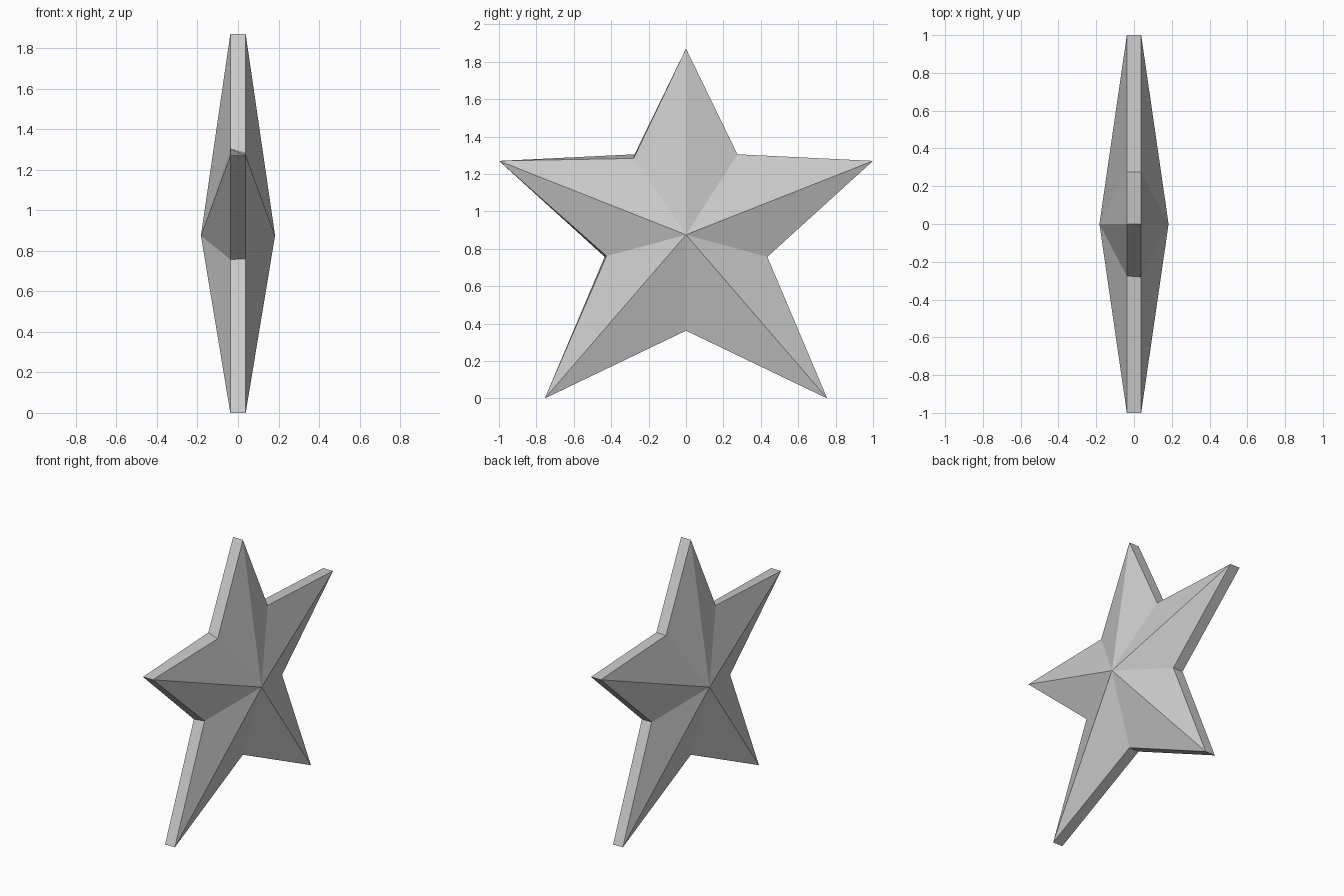
import bpy

if "Cube" in bpy.data.objects:
    bpy.data.objects.remove(bpy.data.objects["Cube"])

# Star outline in the YZ plane, alternating tips and notches
outline = [(0, 1.87), (0.275, 1.305), (1.0, 1.27), (0.435, 0.757), (0.755, 0),
           (0, 0.362), (-0.755, 0), (-0.435, 0.757), (-1.0, 1.27), (-0.275, 1.305)]
# Small irregularities of the notches on the +x face
nudged = {9: (-0.28, 1.283), 7: (-0.425, 0.761)}

RIM, PEAK, CENTRE_Z = 0.038, 0.183, 0.875
n = len(outline)

# Two rims and two raised centres
verts = [(-RIM, y, z) for y, z in outline]
verts += [(RIM, *nudged.get(i, p)) for i, p in enumerate(outline)]
verts += [(-PEAK, 0, CENTRE_Z), (PEAK, 0, CENTRE_Z)]

# Facets on both sides and the band between the rims
faces = []
for i in range(n):
    j = (i + 1) % n
    faces.append((2 * n, i, j))
    faces.append((2 * n + 1, n + j, n + i))
    faces.append((j, i, n + i, n + j))

mesh = bpy.data.meshes.new("faceted_star")
mesh.from_pydata(verts, [], faces)
mesh.validate()
star = bpy.data.objects.new("faceted_star", mesh)
bpy.context.collection.objects.link(star)

# Make normals face outward
import bmesh
bm = bmesh.new()
bm.from_mesh(mesh)
bmesh.ops.recalc_face_normals(bm, faces=bm.faces)
bm.to_mesh(mesh)
bm.free()
